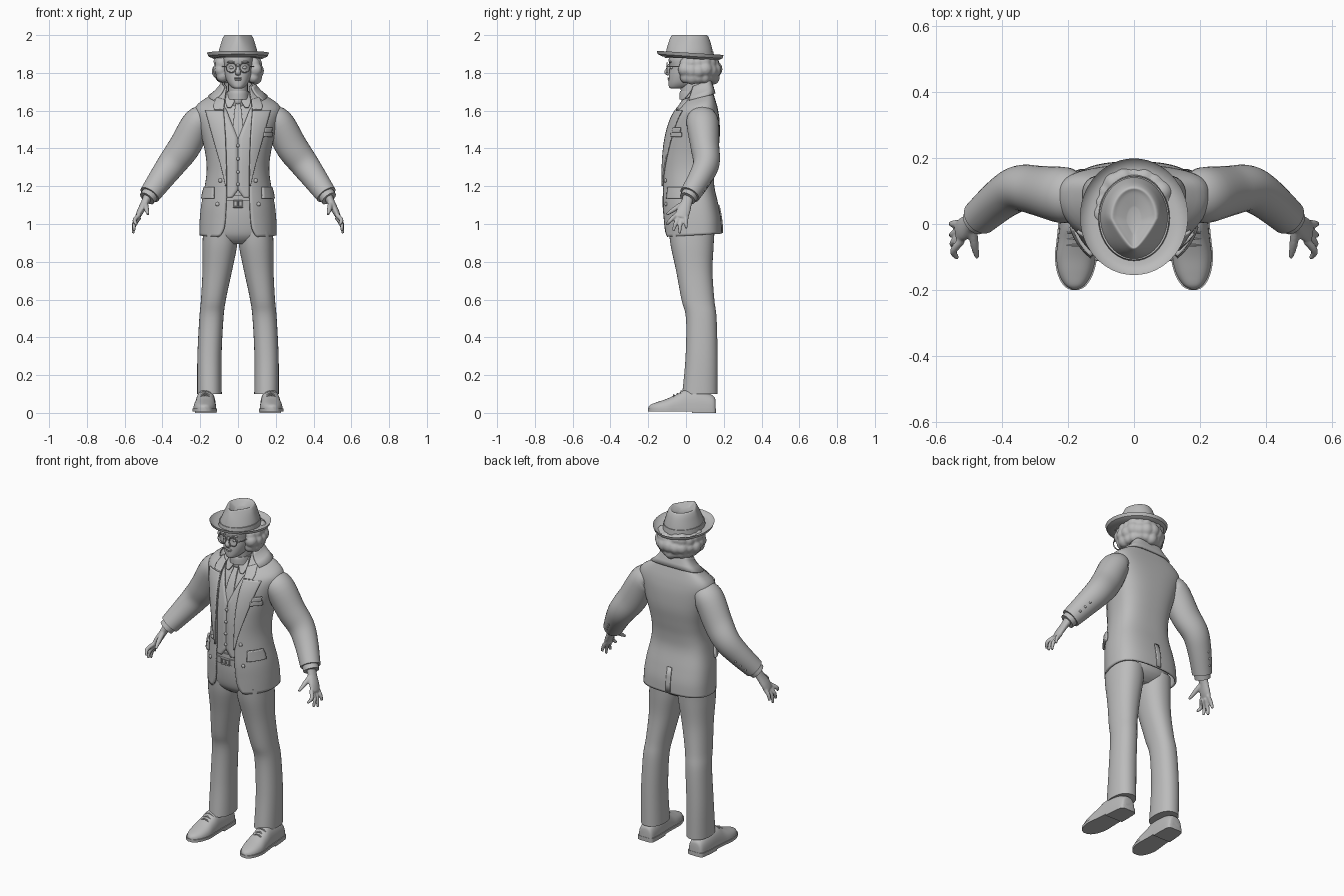
import bpy, bmesh, math, random
from math import sin, cos, pi
from mathutils import Vector, Matrix

random.seed(4)
if "Cube" in bpy.data.objects:
    bpy.data.objects.remove(bpy.data.objects["Cube"])

grey = bpy.data.materials.new("plain grey")
grey.use_nodes = True
grey.diffuse_color = (0.5, 0.5, 0.5, 1)
grey.node_tree.nodes["Principled BSDF"].inputs["Base Color"].default_value = grey.diffuse_color


# ---------- helpers ----------
def finish(name, bm, mirror=False, thick=0, remesh=0):
    bmesh.ops.recalc_face_normals(bm, faces=bm.faces)
    me = bpy.data.meshes.new(name)
    bm.to_mesh(me)
    bm.free()
    me.materials.append(grey)
    ob = bpy.data.objects.new(name, me)
    bpy.context.collection.objects.link(ob)
    bpy.ops.object.select_all(action='DESELECT')
    ob.select_set(True)
    bpy.context.view_layer.objects.active = ob
    bpy.ops.object.shade_smooth_by_angle(angle=math.radians(40))
    if thick:
        m = ob.modifiers.new("Thickness", 'SOLIDIFY')
        m.thickness, m.offset = thick, 0
    if remesh:
        m = ob.modifiers.new("Fuse", 'REMESH')
        m.mode, m.voxel_size, m.use_smooth_shade = 'VOXEL', remesh, True
        m = ob.modifiers.new("Soften", 'SMOOTH')
        m.factor, m.iterations = 0.5, 3
    if mirror:
        ob.modifiers.new("Mirror", 'MIRROR')
    return ob


def dense(rows, n=5):
    """Catmull-Rom through rows of numbers."""
    out = []
    for i in range(len(rows) - 1):
        p = [rows[max(0, min(len(rows) - 1, i + k))] for k in (-1, 0, 1, 2)]
        for j in range(n):
            u = j / n
            out.append([b + 0.5 * u * (c - a + u * (2*a - 5*b + 4*c - d + u * (3*(b - c) + d - a)))
                        for a, b, c, d in zip(*p)])
    return out + [list(rows[-1])]


def lookup(rows, z):
    """Linear value of a table at height z."""
    for lo, hi in zip(rows, rows[1:]):
        if z <= hi[0]:
            u = max(0, (z - lo[0]) / (hi[0] - lo[0]))
            return [a + (b - a) * u for a, b in zip(lo[1:], hi[1:])]
    return rows[-1][1:]


def skin(bm, rings, closed=True, caps=True):
    vs = [[bm.verts.new(p) for p in r] for r in rings]
    n = len(vs[0])
    for a, b in zip(vs, vs[1:]):
        for i in range(n if closed else n - 1):
            j = (i + 1) % n
            bm.faces.new((a[i], a[j], b[j], b[i]))
    if closed and caps:
        bm.faces.new(vs[0])
        bm.faces.new(vs[-1])


def loft(name, rings, closed=True, caps=True, **kw):
    bm = bmesh.new()
    skin(bm, rings, closed, caps)
    return finish(name, bm, **kw)


def power(v, p):
    return math.copysign(abs(v) ** p, v)


def oval(t, z, a, y0, y1, p=1.0, bend=0.0):
    """Point of an upright section, t = 0 at the front."""
    return Vector((a * power(sin(t), p),
                   (y0 + y1) / 2 - (y1 - y0) / 2 * power(cos(t), p) + bend * sin(t) ** 2, z))


def turn(n=40):
    return [2 * pi * i / n for i in range(n)]


def stack(name, rows, p=1.0, cx=0, n=5, **kw):
    return loft(name, [[oval(t, *r, p) + Vector((cx, 0, 0)) for t in turn()]
                       for r in dense(rows, n)], **kw)


def tube_rings(rows, sides=20):
    """Sections round a path of x, y, z, radius across, radius in depth."""
    rows = dense(rows)
    pts = [Vector(r[:3]) for r in rows]
    rings = []
    for i, r in enumerate(rows):
        d = pts[min(i + 1, len(pts) - 1)] - pts[max(i - 1, 0)]
        u = d.cross(Vector((0, 1, 0))).normalized()
        v = d.cross(u).normalized()
        rings.append([pts[i] + u * r[3] * cos(t) + v * r[4] * sin(t) for t in turn(sides)])
    return rings


def tubes(name, paths, sides=16, **kw):
    bm = bmesh.new()
    for path in paths:
        skin(bm, tube_rings(path, sides))
    return finish(name, bm, **kw)


def balls(name, items, **kw):
    bm = bmesh.new()
    for loc, size in items:
        bmesh.ops.create_icosphere(bm, subdivisions=3, radius=1,
                                   matrix=Matrix.Translation(loc) @ Matrix.Diagonal((*size, 1)))
    return finish(name, bm, **kw)


# ---------- torso surface shared by jacket, vest and shirt ----------
TORSO = dense([(.94, .205, -.12, .19), (1.02, .203, -.125, .187), (1.1, .195, -.13, .172),
               (1.2, .176, -.13, .15), (1.28, .166, -.13, .152), (1.36, .171, -.127, .165),
               (1.45, .19, -.115, .178), (1.54, .215, -.09, .178), (1.6, .23, -.06, .17),
               (1.635, .205, -.042, .158), (1.675, .13, -.028, .142), (1.71, .092, -.012, .13),
               (1.735, .08, 0, .122)])
P = .85


def torso(t, z, off=0):
    a, y0, y1 = lookup(TORSO, z)
    p = oval(t, z, a + off, y0 - off, y1 + off, P, .03)
    rise = max(0, min(1, (z - 1.6) / .1)) * .4 - max(0, 1.02 - z) * .8 * -.9
    p.z += rise * (p.y - (y0 + y1) / 2)
    return p


def angle(x, z, off=0):
    return math.copysign(math.asin(min(1, abs(x) / (lookup(TORSO, z)[0] + off)) ** (1 / P)), x)


def strip(name, rows, off, cols=8, thick=.008, **kw):
    """Plate lying on the torso front from rows of height, inner x, outer x."""
    rings = []
    for z, x0, x1 in dense(rows, 4):
        t0, t1 = angle(x0, z, off), angle(x1, z, off)
        rings.append([torso(t0 + (t1 - t0) * i / cols, z, off) for i in range(cols + 1)])
    return loft(name, rings, closed=False, thick=thick, **kw)


def shell(name, z0, z1, edge, off, thick, n=60, cols=64):
    """Open-fronted garment whose front edge follows the edge table."""
    rings = []
    for i in range(n + 1):
        z = z0 + (z1 - z0) * i / n
        t0 = angle(max(.001, lookup(edge, z)[0]), z, off)
        rings.append([torso(t0 + (2 * pi - 2 * t0) * j / cols, z, off) for j in range(cols + 1)])
    return loft(name, rings, closed=False, thick=thick)


# ---------- suit ----------
shell("jacket", .94, 1.735, dense([(.94, .1), (.965, .08), (1.02, .067), (1.2, .06), (1.45, .066),
                                   (1.6, .076), (1.67, .07), (1.735, .062)]), -.005, .01)
shell("vest", 1.14, 1.64, [(1.14, .03), (1.18, 0), (1.45, 0), (1.64, .075)], -.018, .006)
loft("shirt", [[torso(t, 1.14 + .027 * i, -.03) for t in turn()] for i in range(21)])
strip("lapels", [(1.2, .06, .066), (1.3, .061, .088), (1.45, .066, .13), (1.55, .072, .158),
                 (1.6, .076, .172)], .004, mirror=True)
strip("jacket_collar", [(1.607, .076, .125), (1.64, .074, .128), (1.68, .07, .112)], .004, mirror=True)
loft("collar_fold", [[torso(.95 + (2 * pi - 1.9) * i / 40, z, .006) for i in range(41)]
                     for z in (1.665, 1.685, 1.7, 1.72, 1.737)], closed=False, thick=.01)
strip("pocket_flaps", [(1.135, .128, .19), (1.16, .128, .186), (1.195, .128, .177)], .008,
      thick=.012, mirror=True)
strip("breast_pocket", [(1.462, .132, .178), (1.485, .132, .18)], .005, thick=.012)
strip("pocket_square", [(1.485, .137, .176), (1.51, .142, .18)], .005, thick=.009)
loft("back_vent", [[torso(pi + .1 * i / 4, z, .003) for i in range(5)] for z in (.945, 1, 1.05, 1.1)],
     closed=False, thick=.006)
strip("tie", [(1.43, -.032, .032), (1.55, -.023, .023), (1.65, -.013, .013)], -.02)
strip("shirt_collar", [(1.625, .038, .056), (1.665, .02, .066), (1.715, .006, .056)], -.012, mirror=True)
balls("tie_knot", [(torso(0, 1.672, -.02), (.022, .016, .024))])
balls("jacket_buttons", [(torso(angle(x, z), z, .001), (.011, .007, .011))
                         for x, z in ((.093, 1.23), (.108, 1.105))], mirror=True)
balls("vest_buttons", [(torso(0, z, -.013), (.009, .006, .009)) for z in (1.21, 1.275, 1.345, 1.415)])

# ---------- sleeves and hands ----------
tubes("sleeves", [[(.16, .085, 1.56, .055, .068), (.21, .087, 1.54, .08, .085), (.283, .1, 1.41, .084, .076),
                   (.345, .108, 1.325, .077, .07), (.4, .078, 1.25, .068, .063),
                   (.468, .02, 1.155, .056, .055)]], sides=32, mirror=True)
tubes("shirt_cuffs", [[(.455, .03, 1.17, .046, .046), (.482, .008, 1.135, .044, .044)]], mirror=True)
balls("sleeve_buttons", [((.42 + .02 * i, .128 - .018 * i, 1.225 - .027 * i), (.007, .007, .007))
                         for i in range(3)], mirror=True)
fingers = [((-.05, 1.05), (-.082, 1.02), (.535, -.104, .995)), ((-.035, 1.035), (-.056, 1.0), (.55, -.067, .962)),
           ((-.016, 1.035), (-.03, .995), (.555, -.034, .95)), ((.003, 1.045), (0, 1.01), (.556, .002, .976))]
hand = [[(.474, .014, 1.15, .026, .03), (.495, .002, 1.11, .02, .03), (.518, -.015, 1.065, .018, .037),
         (.535, -.024, 1.032, .012, .032)],
        [(.49, -.012, 1.11, .014, .014), (.484, -.062, 1.078, .013, .013), (.476, -.102, 1.05, .007, .007)]]
hand += [[(.522, *a, .012, .012), (.548, *b, .011, .011), (*tip, .007, .007)] for a, b, tip in fingers]
tubes("hands", hand, mirror=True, remesh=.005)

# ---------- trousers and belt ----------
legs = [(.1, .065, -.02, .167), (.12, .065, -.018, .167), (.3, .064, -.002, .167), (.5, .064, 0, .162),
        (.6, .066, -.024, .15), (.75, .078, -.052, .14), (.88, .091, -.08, .146), (.96, .09, -.09, .15)]
centres = dense([(.1, .151), (.3, .151), (.5, .141), (.6, .13), (.75, .11), (.88, .097), (.96, .095)])
loft("trouser_legs", [[oval(t, *r, .9) + Vector((lookup(centres, r[0])[0], 0, 0)) for t in turn()]
                      for r in dense(legs)], mirror=True)
stack("trouser_seat", [(.895, .11, -.045, .1), (.92, .16, -.075, .135), (.96, .185, -.095, .155),
                       (1.05, .18, -.108, .15), (1.15, .162, -.11, .13)], p=.9)
stack("belt", [(1.088, .175, -.116, .145), (1.125, .172, -.118, .14)], p=.9)
tubes("belt_buckle", [[(-.025, -.118, z, .004, .006), (.025, -.118, z, .004, .006)] for z in (1.09, 1.122)] +
      [[(x, -.118, 1.088, .004, .006), (x, -.118, 1.124, .004, .006)] for x in (-.025, 0, .025)], sides=8)

# ---------- shoes ----------
SHOE = dense([(.157, .025, .06), (.145, .045, .09), (.08, .052, .115), (0, .054, .122), (-.05, .057, .098),
              (-.1, .06, .075), (-.15, .05, .058), (-.185, .03, .045), (-.198, .008, .032)])


def shoe_x(y):
    return .172 - .04 * y


loft("shoe_uppers", [[(shoe_x(y) + w * power(cos(t), .8), y, .018 + (h - .018) * max(0, sin(t)) ** .8)
                      for t in turn(32)] for y, w, h in SHOE], mirror=True)
for part, rows, low in (("shoe_soles", SHOE, .008), ("shoe_heels", SHOE[:14], 0)):
    loft(part, [[(shoe_x(y) + s * (w + .004), y * 1.01, z) for s, z in
                 ((-1, low), (1, low), (1, .024), (-1, .024))] for y, w, h in rows], mirror=True)
tubes("shoe_laces", [[(shoe_x(y) - .028, y, z - .01, .004, .004), (shoe_x(y), y, z + .003, .004, .004),
                      (shoe_x(y) + .028, y, z - .01, .004, .004)]
                     for y, z in ((-.065, .092), (-.045, .1), (-.025, .112))], sides=8, mirror=True)

# ---------- head ----------
stack("neck", [(1.6, .055, -.01, .1), (1.67, .052, -.025, .095), (1.77, .052, -.03, .09)])
stack("neckband", [(1.66, .06, -.035, .105), (1.69, .058, -.034, .104), (1.705, .057, -.03, .102)])
stack("head", [(1.717, .018, -.08, -.035), (1.725, .036, -.09, .02), (1.75, .056, -.092, .06),
               (1.79, .071, -.09, .09), (1.83, .077, -.086, .105), (1.87, .08, -.092, .11),
               (1.905, .075, -.08, .1)], p=.9)
tubes("nose", [[(0, -.086, 1.845, .008, .008), (0, -.096, 1.82, .01, .01), (0, -.1, 1.803, .015, .014),
                (0, -.09, 1.79, .012, .006)]])
balls("lips", [((0, -.09, 1.772), (.022, .008, .005)), ((0, -.089, 1.763), (.018, .008, .005))])
balls("eyes", [((.033, -.074, 1.828), (.014, .012, .009))], mirror=True)
balls("brows", [((.035, -.083, 1.858), (.024, .008, .005))], mirror=True)
bm = bmesh.new()
skin(bm, [[(.036 + (.026 + .003 * cos(s)) * cos(t), -.1 + .003 * sin(s), 1.828 + (.026 + .003 * cos(s)) * sin(t))
           for t in turn(32)] for s in turn(8) + [0]], caps=False)
skin(bm, tube_rings([(0, -.102, 1.836, .003, .003), (.012, -.1, 1.834, .003, .003)], 8))
skin(bm, [[(x + .003 * cos(t), y, 1.834 + .003 * sin(t)) for t in turn(8)]
          for x, y in ((.062, -.1), (.08, -.07), (.086, .03))])
finish("round_glasses", bm, mirror=True)

# wavy hair, fused from lumps under the brim
locks = [((0, .05, 1.845), (.1, .1, .055))]
for z, reach, size in ((1.855, .096, .034), (1.815, .104, .036), (1.78, .092, .033)):
    for i in range(13):
        t = math.radians(62 + 236 * i / 12)
        s = size * random.uniform(.85, 1.1)
        locks.append(((reach * sin(t), .045 - (reach + .006) * cos(t), z + random.uniform(-.007, .007)),
                      (s, s, s * 1.05)))
balls("wavy_hair", locks, remesh=.007)

# ---------- hat ----------
brim = [(.098, .12, 1.886), (.13, .147, 1.884), (.155, .17, 1.895), (.164, .177, 1.906),
        (.157, .171, 1.888), (.13, .147, 1.876), (.098, .12, 1.877)]
loft("hat_brim", [[(a * sin(t), .022 - b * cos(t), z + .011 * cos(t)) for t in turn(48)]
                  for a, b, z in brim], caps=False)
crown = [(1.88, .106, -.11, .145, 0), (1.91, .103, -.106, .142, .03), (1.95, .092, -.096, .133, .2),
         (1.983, .081, -.084, .122, .42), (2, .069, -.074, .11, .55), (1.993, .052, -.062, .095, .62),
         (1.978, .02, -.03, .05, .5)]
rings = []
for *r, pinch in dense(crown):
    ring = [oval(t, *r) for t in turn(48)]
    for p, t in zip(ring, turn(48)):
        p.x *= 1 - pinch * max(0, cos(t))
    rings.append(ring)
loft("hat_crown", rings)
stack("hat_band", [(1.882, .109, -.114, .149), (1.914, .106, -.109, .145)])
